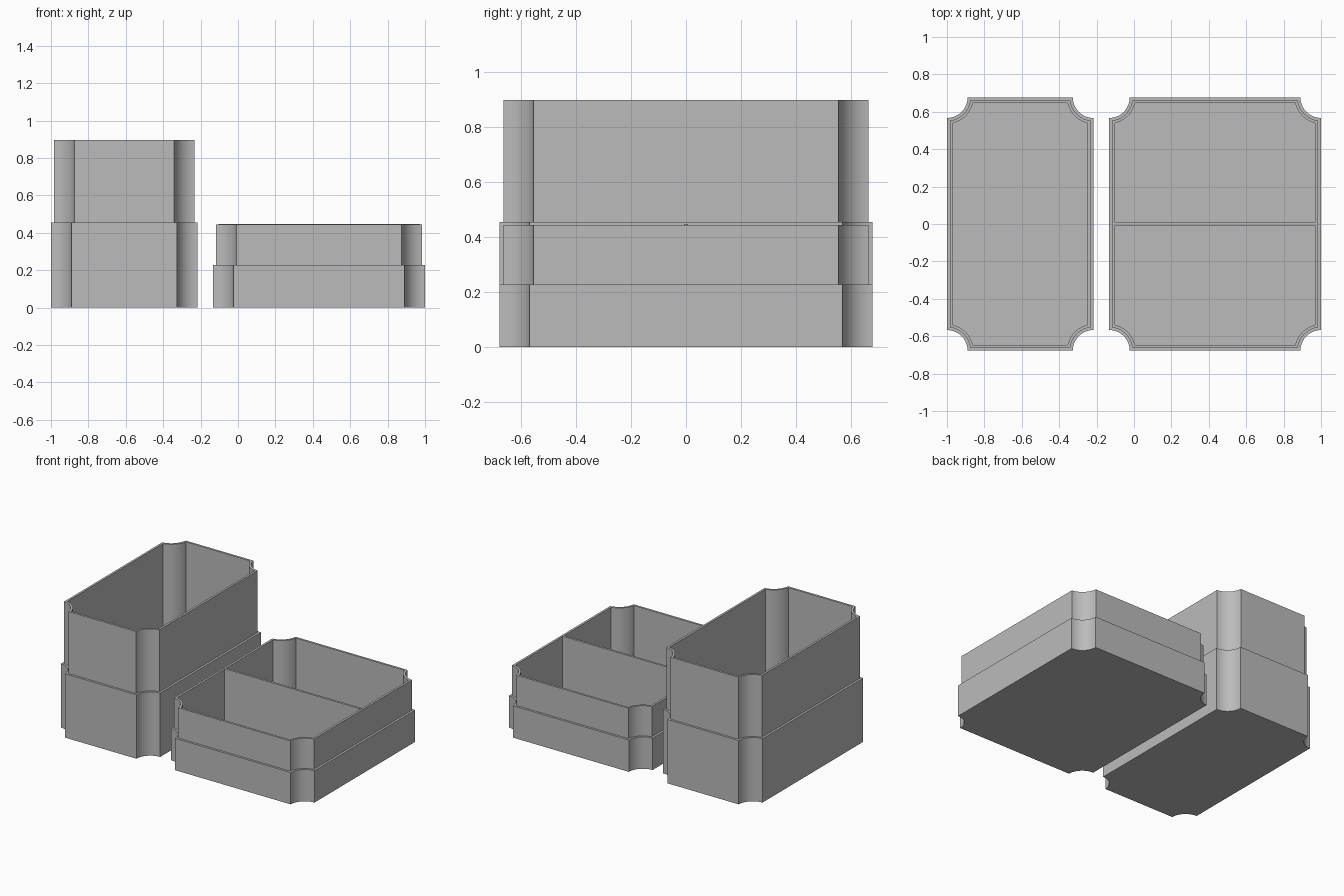
import bpy, bmesh
from math import sqrt, asin, cos, sin, pi

cube = bpy.data.objects.get("Cube")
if cube:
    bpy.data.objects.remove(cube, do_unlink=True)

grey = bpy.data.materials.new("plain_grey")
grey.use_nodes = True
grey.diffuse_color = (0.5, 0.5, 0.5, 1)
grey.node_tree.nodes["Principled BSDF"].inputs["Base Color"].default_value = (0.5, 0.5, 0.5, 1)

WALL = 0.0155      # lip thickness
NOTCH = 0.11       # radius of the scooped corners
HALF_DEPTH = 0.677
ARC_STEPS = 20


def outline(half_w, half_d, inset):
    """Rectangle with scooped corners, offset inward, counter-clockwise."""
    r = NOTCH + inset
    a = asin(inset / r)
    pts = []
    for sx, sy, start in ((1, 1, 1.5 * pi), (-1, 1, 2 * pi), (-1, -1, 0.5 * pi), (1, -1, pi)):
        for i in range(ARC_STEPS + 1):
            # each scoop is swept around the outer corner point
            t = start - a - (pi / 2 - 2 * a) * i / ARC_STEPS
            pts.append((sx * half_w + r * cos(t), sy * half_d + r * sin(t)))
    return pts


def finish(name, bm):
    bmesh.ops.recalc_face_normals(bm, faces=bm.faces)
    mesh = bpy.data.meshes.new(name)
    bm.to_mesh(mesh)
    bm.free()
    mesh.materials.append(grey)
    obj = bpy.data.objects.new(name, mesh)
    bpy.context.collection.objects.link(obj)
    bpy.ops.object.select_all(action='DESELECT')
    obj.select_set(True)
    bpy.context.view_layer.objects.active = obj
    bpy.ops.object.shade_smooth_by_angle(angle=0.5)
    return obj


def tray(name, x0, x1, step_z, top_z):
    """Open tray with a thicker base and a recessed lip for the lid."""
    levels = ((0, 0), (0, step_z), (WALL, step_z), (WALL, top_z),
              (2 * WALL, top_z), (2 * WALL, 2 * WALL))
    bm = bmesh.new()
    rings = [[bm.verts.new((x, y, z)) for x, y in outline((x1 - x0) / 2, HALF_DEPTH, inset)]
             for inset, z in levels]
    n = len(rings[0])
    for low, high in zip(rings, rings[1:]):
        for i in range(n):
            j = (i + 1) % n
            bm.faces.new((low[i], low[j], high[j], high[i]))
    bm.faces.new(rings[0])
    bm.faces.new(rings[-1])
    finish(name, bm).location.x = (x0 + x1) / 2


# Tall narrow box and low wide box
tray("tall_box", -1.0, -0.217, 0.455, 0.897)
tray("low_box", -0.133, 1.0, 0.227, 0.443)

# Partition across the low box, rising a hair above its rim
bm = bmesh.new()
bmesh.ops.create_cube(bm, size=1)
bmesh.ops.scale(bm, vec=(1.077, WALL, 0.427), verts=bm.verts)
bmesh.ops.translate(bm, vec=(0.4335, 0, 0.233), verts=bm.verts)
finish("low_box_divider", bm)
